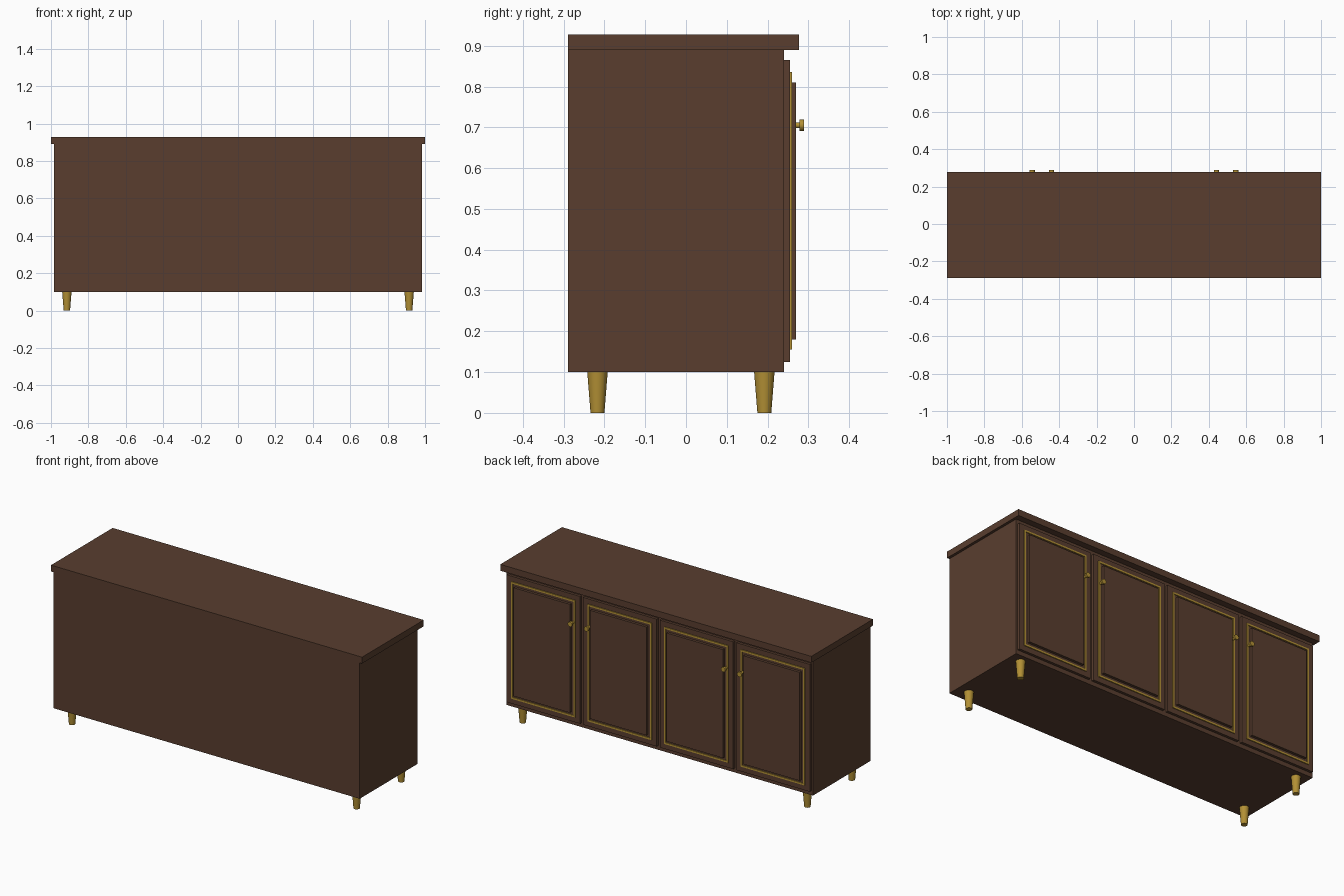
import bpy
from math import pi

if "Cube" in bpy.data.objects:
    bpy.data.objects.remove(bpy.data.objects["Cube"])


def material(name, color):
    m = bpy.data.materials.new(name)
    m.diffuse_color = (*color, 1)
    m.use_nodes = True
    m.node_tree.nodes["Principled BSDF"].inputs["Base Color"].default_value = m.diffuse_color
    return m


WOOD = material("dark_wood", (0.10, 0.048, 0.028))
GOLD = material("brass", (0.45, 0.28, 0.035))


def box(name, x0, x1, y0, y1, z0, z1, mat=WOOD):
    bpy.ops.mesh.primitive_cube_add(size=1, location=((x0 + x1) / 2, (y0 + y1) / 2, (z0 + z1) / 2))
    ob = bpy.context.object
    ob.name = name
    ob.scale = (x1 - x0, y1 - y0, z1 - z0)
    bpy.ops.object.transform_apply(location=False, rotation=False, scale=True)
    ob.data.materials.append(mat)
    return ob


def cone(name, r1, r2, depth, loc, rot=(0, 0, 0)):
    bpy.ops.mesh.primitive_cone_add(vertices=32, radius1=r1, radius2=r2, depth=depth,
                                    location=loc, rotation=rot)
    ob = bpy.context.object
    ob.name = name
    ob.data.materials.append(GOLD)
    bpy.ops.object.shade_smooth_by_angle()
    return ob


def frame(name, cx, hw, y0, y1, z0, z1, t):
    # rectangular ring made as one mesh: outer and inner loops, front and back
    verts = []
    for y in (y0, y1):
        for d in (0, t):
            verts += [(cx - hw + d, y, z0 + d), (cx + hw - d, y, z0 + d),
                      (cx + hw - d, y, z1 - d), (cx - hw + d, y, z1 - d)]
    faces = []
    for i in range(4):
        j = (i + 1) % 4
        faces += [(i, j, 4 + j, 4 + i), (8 + j, 8 + i, 12 + i, 12 + j),
                  (j, i, 8 + i, 8 + j), (4 + i, 4 + j, 12 + j, 12 + i)]
    me = bpy.data.meshes.new(name)
    me.from_pydata(verts, [], faces)
    me.materials.append(GOLD)
    ob = bpy.data.objects.new(name, me)
    bpy.context.collection.objects.link(ob)


# Carcass and overhanging top
box("cabinet_body", -0.985, 0.985, -0.289, 0.24, 0.1, 0.89)
box("cabinet_top", -1, 1, -0.289, 0.277, 0.89, 0.927)

# Four doors on the +y side, with brass inlay, raised panel and knob
PITCH = 1.97 / 4
HALF = 0.236
for i in range(4):
    cx = (i - 1.5) * PITCH
    n = i + 1
    box(f"door_{n}", cx - HALF, cx + HALF, 0.238, 0.255, 0.125, 0.865)
    frame(f"door_trim_{n}", cx, HALF - 0.03, 0.253, 0.26, 0.155, 0.835, 0.01)
    p = HALF - 0.055
    box(f"door_panel_{n}", cx - p, cx + p, 0.253, 0.27, 0.18, 0.81)
    # knobs sit beside the seam each pair of doors shares
    kx = cx + (1 if i % 2 == 0 else -1) * (PITCH / 2 - 0.052)
    cone(f"knob_stem_{n}", 0.007, 0.007, 0.027, (kx, 0.2665, 0.705), (-pi / 2, 0, 0))
    cone(f"knob_head_{n}", 0.014, 0.014, 0.011, (kx, 0.2835, 0.705), (-pi / 2, 0, 0))

# Tapered brass legs
for sx, side in ((-1, "left"), (1, "right")):
    for y, end in ((-0.217, "front"), (0.192, "back")):
        cone(f"{end}_{side}_leg", 0.017, 0.025, 0.1, (sx * 0.915, y, 0.05))
